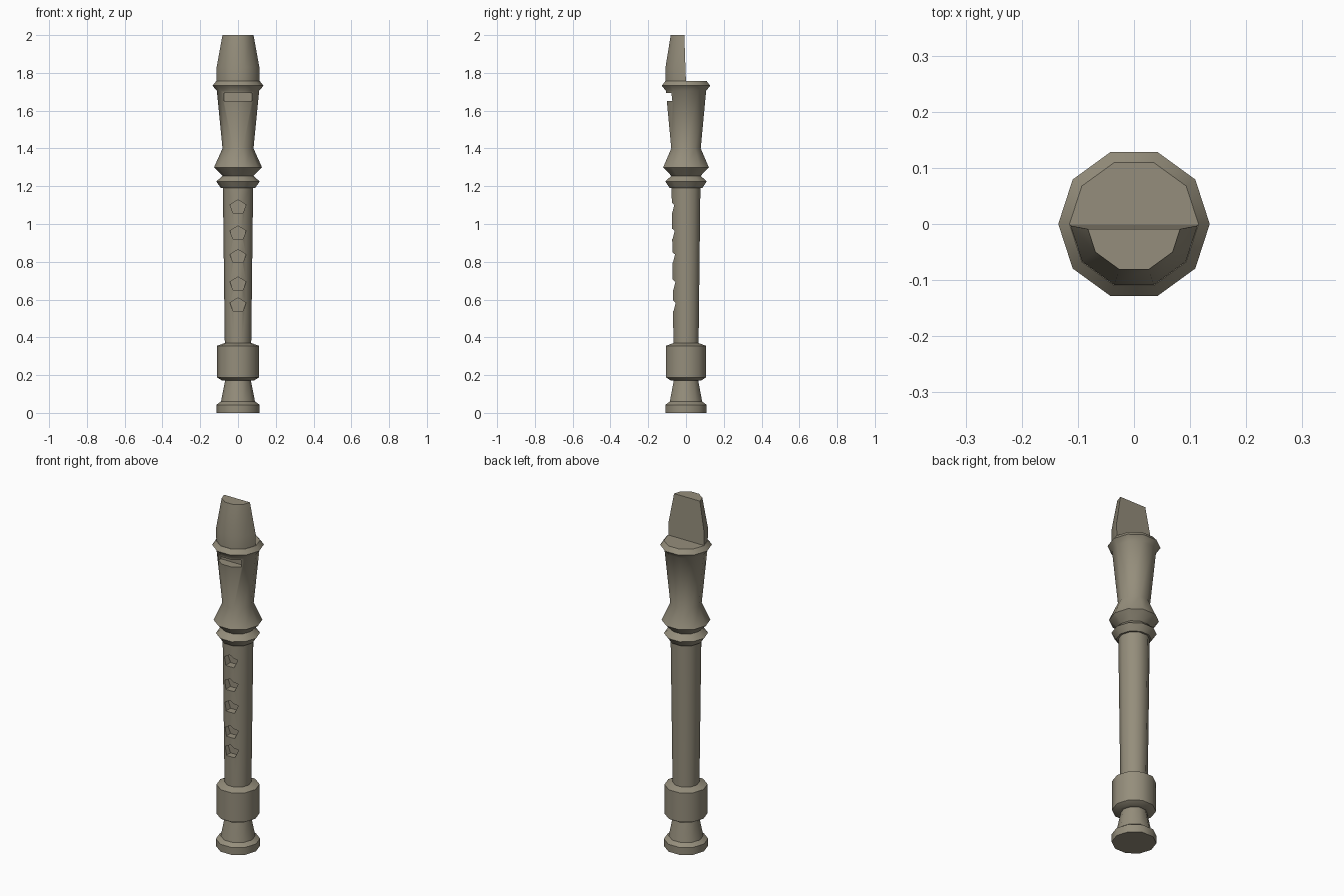
import bpy, bmesh
from math import sin, cos, pi, radians
from mathutils import Vector

if "Cube" in bpy.data.objects:
    bpy.data.objects.remove(bpy.data.objects["Cube"])

SIDES = 10


def finish(bm, name, smooth=True):
    bmesh.ops.recalc_face_normals(bm, faces=bm.faces)
    me = bpy.data.meshes.new(name)
    bm.to_mesh(me)
    bm.free()
    ob = bpy.data.objects.new(name, me)
    bpy.context.collection.objects.link(ob)
    return ob


def lathe(profile):
    """Closed ten-sided turning from (radius, z) pairs."""
    bm = bmesh.new()
    rings = [[bm.verts.new((r * cos(2 * pi * i / SIDES), r * sin(2 * pi * i / SIDES), z))
              for i in range(SIDES)] for r, z in profile]
    for a, b in zip(rings, rings[1:]):
        for i in range(SIDES):
            j = (i + 1) % SIDES
            bm.faces.new((a[i], a[j], b[j], b[i]))
    bm.faces.new(rings[0])
    bm.faces.new(rings[-1])
    return bm


def prism(bm, outline, y0, y1):
    """Extrude an (x, z) outline along y."""
    front = [bm.verts.new((x, y0, z)) for x, z in outline]
    back = [bm.verts.new((x, y1, z)) for x, z in outline]
    bm.faces.new(front)
    bm.faces.new(back)
    for i in range(len(outline)):
        j = (i + 1) % len(outline)
        bm.faces.new((front[i], front[j], back[j], back[i]))


def shade(ob):
    bpy.ops.object.select_all(action='DESELECT')
    ob.select_set(True)
    bpy.context.view_layer.objects.active = ob
    bpy.ops.object.shade_smooth_by_angle(angle=radians(37))


# Body: foot, collar, finger-hole tube, joint rings, head taper and top ring
body = finish(lathe([
    (0.114, 0.0), (0.115, 0.043), (0.09, 0.06), (0.068, 0.172), (0.085, 0.172),
    (0.112, 0.188), (0.112, 0.355), (0.07, 0.37), (0.08, 1.19), (0.09, 1.19),
    (0.115, 1.225), (0.082, 1.255), (0.127, 1.30), (0.082, 1.40),
    (0.112, 1.705), (0.135, 1.732), (0.115, 1.757)]), "recorder_body")

# Cutters: five pentagonal finger holes and the window slot
bm = bmesh.new()
for z in (1.09, 0.952, 0.827, 0.682, 0.571):
    prism(bm, [(0.045 * sin(2 * pi * i / 5), z + 0.038 * cos(2 * pi * i / 5))
               for i in range(5)], -0.2, -0.03)
prism(bm, [(-0.073, 1.65), (0.073, 1.65), (0.073, 1.693), (-0.073, 1.693)], -0.2, -0.05)
cutter = finish(bm, "hole_cutter")
cutter.hide_render = True

mod = body.modifiers.new("holes", 'BOOLEAN')
mod.operation = 'DIFFERENCE'
mod.solver = 'EXACT'
mod.object = cutter
bpy.context.view_layer.objects.active = body
bpy.ops.object.modifier_apply(modifier=mod.name)
bpy.data.objects.remove(cutter)

# Mouthpiece: tapered beak with its back half sliced away
bm = lathe([(0.113, 1.745), (0.114, 1.83), (0.085, 2.0)])
bmesh.ops.bisect_plane(bm, geom=bm.verts[:] + bm.edges[:] + bm.faces[:],
                       plane_co=Vector((0, -0.0005, 1.757)),
                       plane_no=Vector((0, 1, 0.035)), clear_outer=True)
bmesh.ops.holes_fill(bm, edges=[e for e in bm.edges if e.is_boundary])
mouthpiece = finish(bm, "mouthpiece")

# One shared wood-brown finish
mat = bpy.data.materials.new("drab_wood")
mat.diffuse_color = (0.30, 0.27, 0.20, 1)
mat.use_nodes = True
mat.node_tree.nodes["Principled BSDF"].inputs["Base Color"].default_value = mat.diffuse_color
for ob in (body, mouthpiece):
    ob.data.materials.clear()
    ob.data.materials.append(mat)
    shade(ob)
